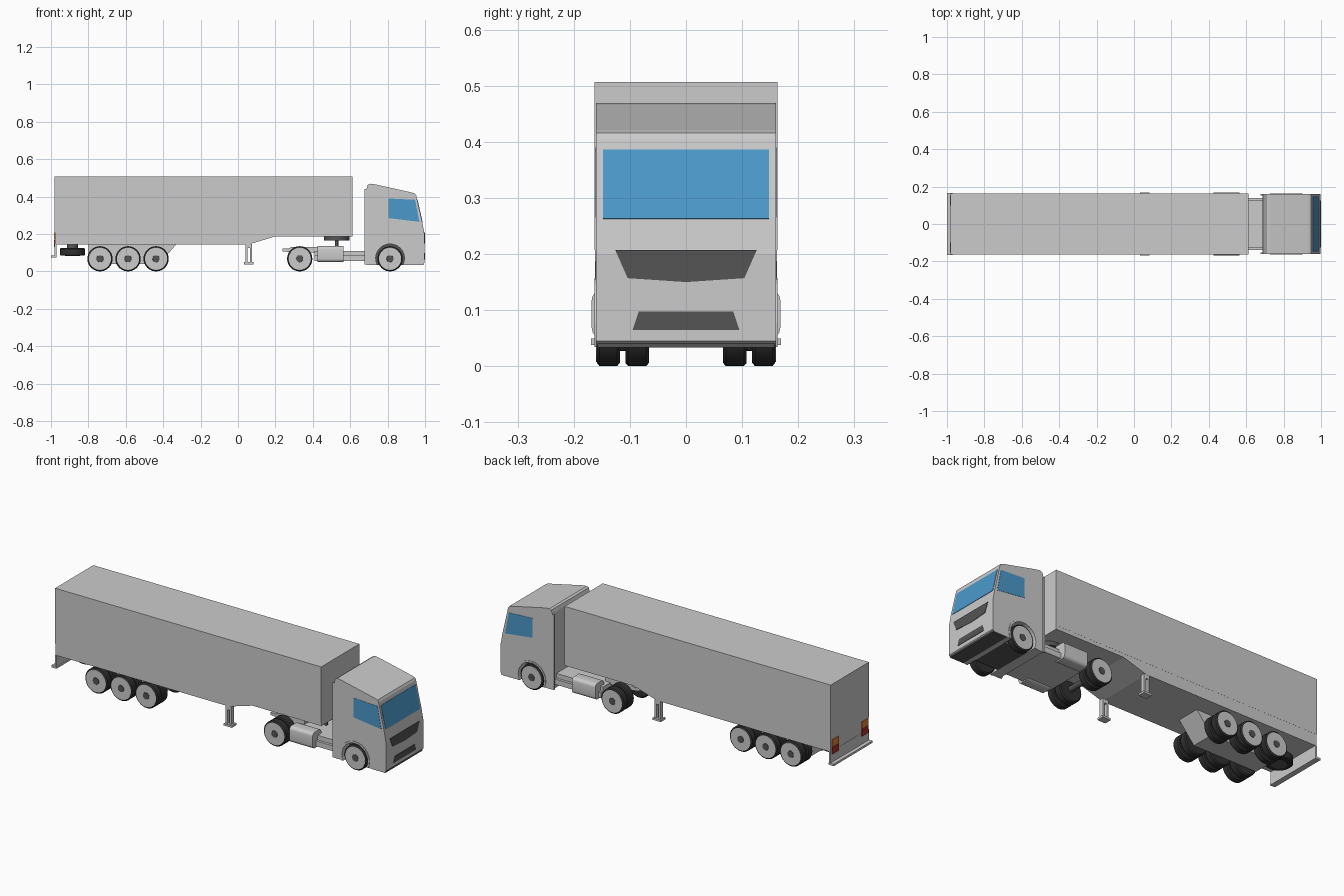
import bpy, bmesh, math
from mathutils import Vector

if "Cube" in bpy.data.objects:
    bpy.data.objects.remove(bpy.data.objects["Cube"])


def mat(name, rgb):
    m = bpy.data.materials.new(name)
    m.diffuse_color = (*rgb, 1)
    m.use_nodes = True
    m.node_tree.nodes["Principled BSDF"].inputs["Base Color"].default_value = m.diffuse_color
    return m


GLASS = mat("glass_blue", (0.07, 0.32, 0.60))
DARK = mat("dark_rubber", (0.03, 0.03, 0.03))
TRIM = mat("dark_trim", (0.09, 0.09, 0.09))
RED = mat("red_lens", (0.45, 0.03, 0.02))
ORANGE = mat("orange_lens", (0.75, 0.22, 0.04))


def finish(name, bm, material=None, smooth=False):
    bmesh.ops.recalc_face_normals(bm, faces=bm.faces)
    me = bpy.data.meshes.new(name)
    bm.to_mesh(me)
    bm.free()
    ob = bpy.data.objects.new(name, me)
    bpy.context.collection.objects.link(ob)
    if material:
        me.materials.append(material)
    if smooth:
        for p in me.polygons:
            p.use_smooth = True
        me.set_sharp_from_angle(angle=math.radians(35))
    return ob


def slab(name, pts, offset, material=None, smooth=False):
    """Flat polygon of 3D points, thickened along offset."""
    bm = bmesh.new()
    off = Vector(offset)
    a = [bm.verts.new(p) for p in pts]
    b = [bm.verts.new(Vector(p) + off) for p in pts]
    bm.faces.new(a)
    bm.faces.new(b[::-1])
    n = len(pts)
    for i in range(n):
        j = (i + 1) % n
        bm.faces.new((a[i], b[i], b[j], a[j]))
    return finish(name, bm, material, smooth)


def side_profile(name, xz, y0, y1, material=None, smooth=False):
    return slab(name, [(x, y0, z) for x, z in xz], (0, y1 - y0, 0), material, smooth)


def box(name, x0, x1, y0, y1, z0, z1, material=None):
    return side_profile(name, [(x0, z0), (x1, z0), (x1, z1), (x0, z1)], y0, y1, material)


def lathe(name, centre, axis, profile, material=None, n=32):
    """Revolve (radius, position along axis) pairs about axis 'y' or 'z'; ends are capped."""
    bm = bmesh.new()
    rings = []
    for r, h in profile:
        ring = []
        for i in range(n):
            t = 2 * math.pi * i / n
            u, v = r * math.cos(t), r * math.sin(t)
            p = (u, h, v) if axis == 'y' else (u, v, h)
            ring.append(bm.verts.new(Vector(centre) + Vector(p)))
        rings.append(ring)
    for a, b in zip(rings, rings[1:]):
        for i in range(n):
            j = (i + 1) % n
            bm.faces.new((a[i], a[j], b[j], b[i]))
    bm.faces.new(rings[0])
    bm.faces.new(rings[-1])
    return finish(name, bm, material, True)


def arc(cx, cz, r, a0, a1, n):
    return [(cx + r * math.cos(math.radians(a0 + (a1 - a0) * i / n)),
             cz + r * math.sin(math.radians(a0 + (a1 - a0) * i / n))) for i in range(n + 1)]


R = 0.0675


def tyre(name, centre, axis, h0, h1):
    lathe(name, centre, axis, [(R - 0.006, h0), (R, h0 + 0.005), (R, h1 - 0.005), (R - 0.006, h1)], DARK)


def wheel_set(name, x, dual):
    c = (x, 0, R)
    lathe(name + "_axle", c, 'y', [(0.015, -0.14), (0.015, 0.14)], TRIM, 16)
    for s, side in ((-1, "right"), (1, "left")):
        tyre(f"{name}_{side}_outer_tyre", c, 'y', *sorted((s * 0.118, s * 0.159)))
        if dual:
            tyre(f"{name}_{side}_inner_tyre", c, 'y', *sorted((s * 0.066, s * 0.108)))
            lathe(f"{name}_{side}_spacer", c, 'y', [(0.04, s * 0.107), (0.04, s * 0.119)], TRIM)
        lathe(f"{name}_{side}_rim", c, 'y', [(0.061, s * 0.155), (0.060, s * 0.160)])
        lathe(f"{name}_{side}_hub", c, 'y', [(0.020, s * 0.156), (0.018, s * 0.162)], TRIM, 20)


# Wheels: steering axle, drive axle, three trailer axles
wheel_set("steer_wheel", 0.813, False)
wheel_set("drive_wheel", 0.33, True)
for i, x in enumerate((-0.738, -0.588, -0.438)):
    wheel_set(f"trailer_wheel_{i + 1}", x, True)

# Trailer: cargo box above, stepped lower frame
box("trailer_box", -0.98, 0.612, -0.163, 0.163, 0.207, 0.507)
side_profile("trailer_frame", [(-0.979, 0.145), (0.06, 0.145), (0.2, 0.187), (0.612, 0.187),
                               (0.612, 0.207), (-0.979, 0.207)], -0.1625, 0.1625)
side_profile("trailer_bogie", [(-0.80, 0.04), (-0.42, 0.04), (-0.33, 0.145), (-0.80, 0.145)], -0.064, 0.064)

# Rear underrun plate, bar and lamps
box("rear_plate", -0.98, -0.971, -0.163, 0.163, 0.08, 0.146)
box("rear_bumper_bar", -1.0, -0.97, -0.166, 0.166, 0.075, 0.086)
for s, side in ((-1, "right"), (1, "left")):
    y0, y1 = sorted((s * 0.10, s * 0.152))
    box(f"tail_lamp_{side}", -0.984, -0.978, y0, y1, 0.13, 0.168, RED)
    box(f"indicator_lamp_{side}", -0.984, -0.978, y0, y1, 0.17, 0.208, ORANGE)

# Spare wheel slung under the tail
tyre("spare_tyre", (-0.885, 0, 0), 'z', 0.084, 0.125)
lathe("spare_rim", (-0.885, 0, 0), 'z', [(0.04, 0.082), (0.04, 0.126)], TRIM)
lathe("spare_mount", (-0.885, 0, 0), 'z', [(0.03, 0.125), (0.03, 0.146)], TRIM)

# Landing legs
for s, side in ((-1, "right"), (1, "left")):
    y0, y1 = sorted((s * 0.138, s * 0.162))
    for x in (0.040, 0.064):
        box(f"landing_post_{side}", x, x + 0.010, y0, y1, 0.05, 0.146)
    box(f"landing_brace_{side}", 0.05, 0.064, y0, y1, 0.125, 0.146)
    ya, yb = sorted((s * 0.13, s * 0.169))
    box(f"landing_foot_{side}", 0.033, 0.082, ya, yb, 0.038, 0.049)

# Tractor chassis, tail rails and coupling
box("chassis_deck", 0.41, 0.70, -0.139, 0.139, 0.056, 0.085)
box("chassis_top", 0.41, 0.70, -0.125, 0.125, 0.085, 0.11)
side_profile("chassis_tail", [(0.237, 0.108), (0.30, 0.100), (0.44, 0.100), (0.44, 0.13),
                              (0.285, 0.13), (0.27, 0.122), (0.237, 0.122)], -0.06, 0.06)
lathe("coupling_pin", (0.527, 0, 0), 'z', [(0.009, 0.10), (0.009, 0.168)], TRIM, 16)
lathe("coupling_plate", (0.527, 0, 0), 'z', [(0.068, 0.165), (0.068, 0.188)], TRIM)

# Fuel tanks with rounded corners
for s, side in ((-1, "right"), (1, "left")):
    yz = []
    for cy, cz, a in ((0.150, 0.118, 0), (0.112, 0.118, 90), (0.112, 0.068, 180), (0.150, 0.068, 270)):
        yz += arc(cy, cz, 0.018, a, a + 90, 4)
    slab(f"fuel_tank_{side}", [(0.425, s * y, z) for y, z in yz], (0.139, 0, 0), None, True)

# Cab shell with wheel arches in its outline
AX, AZ = 0.813, 0.07
arch = arc(AX, AZ, 0.078, 206.7, -26.7, 16)
cab = [(0.688, 0.035)] + arch + [(0.985, 0.035), (0.997, 0.045), (0.997, 0.2), (0.985, 0.265),
       (0.953, 0.405), (0.947, 0.416), (0.933, 0.421), (0.73, 0.466), (0.705, 0.469), (0.694, 0.463), (0.688, 0.445)]
side_profile("cab_shell", cab, -0.16, 0.16)
box("cab_underbody", 0.72, 0.90, -0.105, 0.105, 0.0355, 0.16, TRIM)
for s, side in ((-1, "right"), (1, "left")):
    y0, y1 = sorted((s * 0.155, s * 0.163))
    side_profile(f"arch_trim_{side}", arc(AX, AZ, 0.077, 206, -26, 16) + arc(AX, AZ, 0.087, -24, 204, 16), y0, y1)
    y0, y1 = sorted((s * 0.152, s * 0.1605))
    box(f"cab_rear_flap_{side}", 0.677, 0.692, y0, y1, 0.036, 0.44)
    y0, y1 = sorted((s * 0.155, s * 0.1615))
    side_profile(f"side_window_{side}", [(0.805, 0.285), (0.970, 0.265), (0.947, 0.383), (0.805, 0.39)],
                 y0, y1, GLASS)

# Windscreen, grille and lower intake
slab("windscreen", [(0.983, -0.148, 0.262), (0.983, 0.148, 0.262), (0.955, 0.148, 0.385), (0.955, -0.148, 0.385)],
     (0.0045, 0, 0.001), GLASS)
slab("grille", [(0.990, y, z) for y, z in ((-0.126, 0.207), (0.126, 0.207), (0.104, 0.157), (0, 0.15), (-0.104, 0.157))],
     (0.009, 0, 0), TRIM)
slab("lower_intake", [(0.990, y, z) for y, z in ((-0.084, 0.098), (0.084, 0.098), (0.095, 0.065), (-0.095, 0.065))],
     (0.009, 0, 0), TRIM)
box("cab_lower_lip", 0.91, 0.992, -0.158, 0.158, 0.033, 0.042, TRIM)
